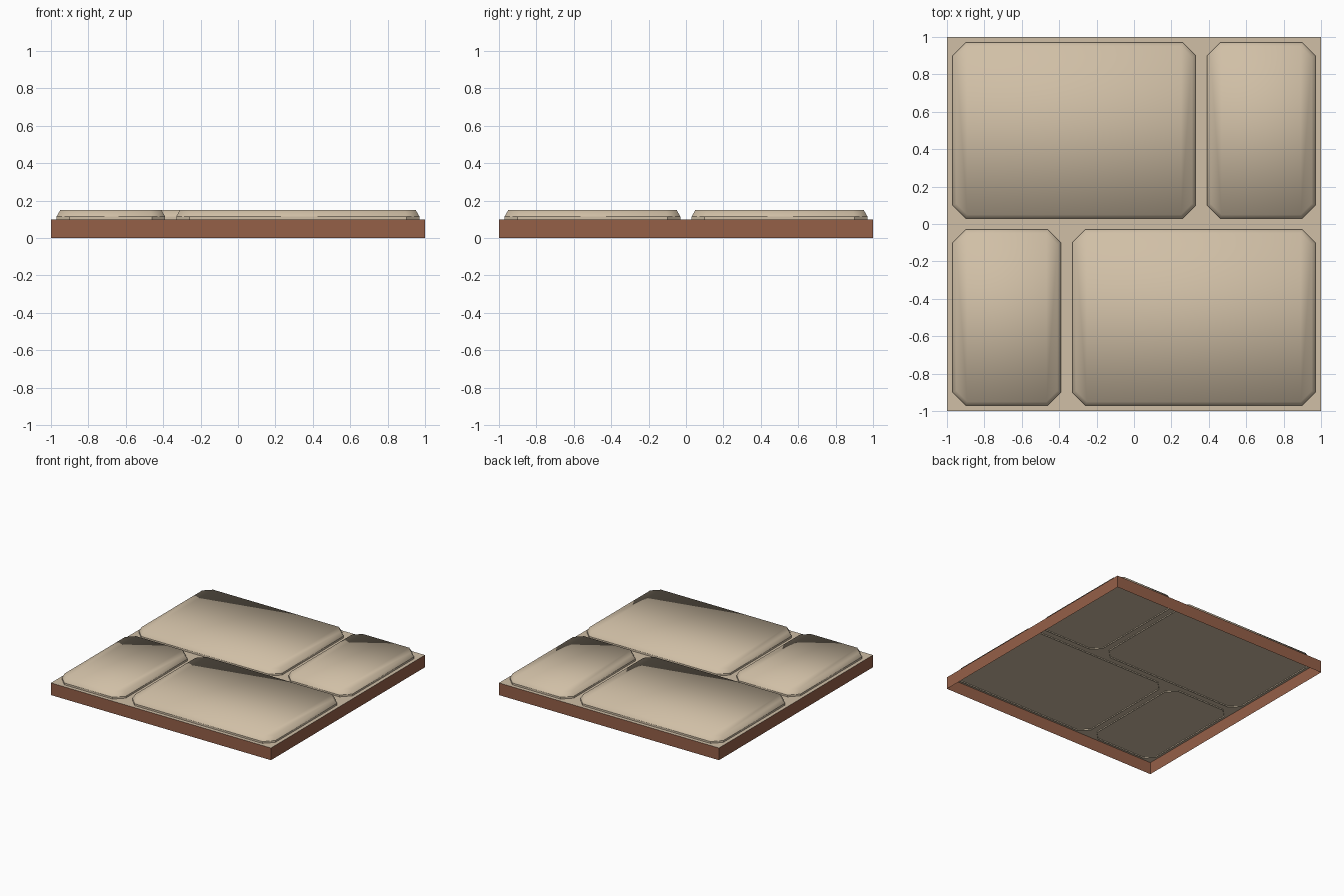
import bpy
import bmesh

if "Cube" in bpy.data.objects:
    bpy.data.objects.remove(bpy.data.objects["Cube"])

FOOT, BASE, SHOULDER, TOP = 0.09, 0.10, 0.115, 0.15
CHAMFER, INSET = 0.07, 0.02


def material(name, rgb):
    m = bpy.data.materials.new(name)
    m.diffuse_color = (*rgb, 1.0)
    m.use_nodes = True
    m.node_tree.nodes["Principled BSDF"].inputs["Base Color"].default_value = m.diffuse_color
    return m


sandstone = material("sandstone", (0.63, 0.52, 0.38))
clay = material("brown clay", (0.30, 0.115, 0.064))


def finish(bm, name, mat):
    mesh = bpy.data.meshes.new(name)
    bm.to_mesh(mesh)
    bm.free()
    mesh.materials.append(mat)
    ob = bpy.data.objects.new(name, mesh)
    bpy.context.collection.objects.link(ob)
    return ob


def outline(rect, inset=0.0):
    """Counter-clockwise rectangle with cut corners."""
    x0, y0, x1, y1 = rect
    x0, y0, x1, y1 = x0 + inset, y0 + inset, x1 - inset, y1 - inset
    c = CHAMFER - inset * 0.586
    return [(x0 + c, y0), (x1 - c, y0), (x1, y0 + c), (x1, y1 - c),
            (x1 - c, y1), (x0 + c, y1), (x0, y1 - c), (x0, y0 + c)]


def ring(bm, pts, z):
    return [bm.verts.new((x, y, z)) for x, y in pts]


def bridge(bm, a, b, smooth=False):
    n = len(a)
    for i in range(n):
        j = (i + 1) % n
        bm.faces.new((a[i], a[j], b[j], b[i])).smooth = smooth


# two front stones; the back row is the same pair turned half round
front = [(-0.97, -0.97, -0.39, -0.03), (-0.33, -0.97, 0.97, -0.03)]
stones = front + [(-x1, -y1, -x0, -y0) for x0, y0, x1, y1 in front]
square = [(-1, -1), (1, -1), (1, 1), (-1, 1)]

# paving stones: upright wall sunk into the grout, softly shaded crown, open below
for k, rect in enumerate(stones):
    bm = bmesh.new()
    foot = ring(bm, outline(rect), FOOT)
    shoulder = ring(bm, outline(rect), SHOULDER)
    crown = ring(bm, outline(rect, INSET), TOP)
    bridge(bm, foot, shoulder)
    bridge(bm, shoulder, crown, True)
    # crown as a middle panel with a strip at either end
    for quad in ((0, 1, 4, 5), (1, 2, 3, 4), (0, 5, 6, 7)):
        bm.faces.new([crown[i] for i in quad]).smooth = True
    finish(bm, f"paving_stone_{k + 1}", sandstone)

# grout sheet
bm = bmesh.new()
bm.faces.new(ring(bm, square, BASE))
finish(bm, "grout_sheet", sandstone)

# outer side walls, open underneath
bm = bmesh.new()
bridge(bm, ring(bm, square, 0.0), ring(bm, square, BASE))
finish(bm, "side_walls", clay)
